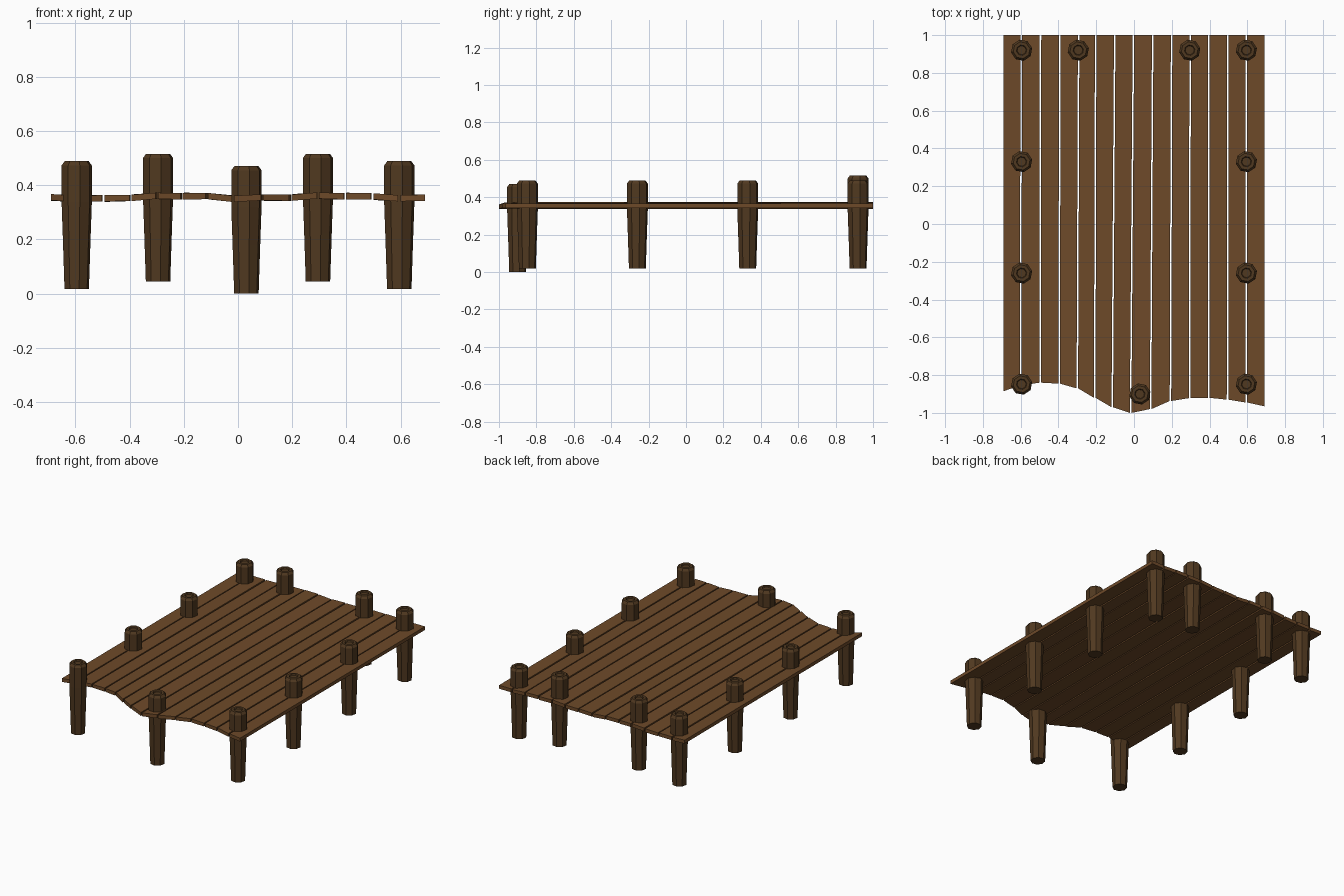
import bpy, bmesh, math

if "Cube" in bpy.data.objects:
    bpy.data.objects.remove(bpy.data.objects["Cube"])

def material(name, rgb):
    m = bpy.data.materials.new(name)
    m.diffuse_color = (*rgb, 1)
    m.use_nodes = True
    m.node_tree.nodes["Principled BSDF"].inputs["Base Color"].default_value = m.diffuse_color
    return m

plank_mat = material("plank_wood", (0.155, 0.068, 0.022))
post_mat = material("post_wood", (0.080, 0.040, 0.014))

def add_object(name, bm, mat):
    bmesh.ops.recalc_face_normals(bm, faces=bm.faces)
    me = bpy.data.meshes.new(name)
    bm.to_mesh(me)
    bm.free()
    me.materials.append(mat)
    ob = bpy.data.objects.new(name, me)
    bpy.context.collection.objects.link(ob)

# Plank seams: x at the back, x at the front, y of the wavy front edge, mid height
seams = [(-.69, -.69, -.885, .354), (-.597, -.60, -.855, .352), (-.495, -.497, -.840, .350),
         (-.392, -.397, -.845, .355), (-.293, -.30, -.870, .359), (-.203, -.208, -.920, .361),
         (-.102, -.115, -.970, .358), (-.003, -.018, -1.0, .352), (.099, .088, -.980, .353),
         (.199, .193, -.937, .356), (.297, .295, -.922, .360), (.397, .395, -.920, .361),
         (.497, .495, -.930, .357), (.595, .595, -.945, .354), (.69, .69, -.965, .352)]

# Deck planks
half, gap = 0.0115, 0.004
for i, (a, b) in enumerate(zip(seams, seams[1:])):
    bm = bmesh.new()
    ga = gap if i else 0
    gb = gap if i < len(seams) - 2 else 0
    tilt = 0.002 if i % 2 else -0.002
    rings = []
    for dz in (-half, half):
        rings.append([bm.verts.new(p) for p in (
            (a[1] + ga, a[2], a[3] + dz - tilt), (b[1] - gb, b[2], b[3] + dz + tilt),
            (b[0] - gb, 1, b[3] + dz + tilt), (a[0] + ga, 1, a[3] + dz))])
    lo, hi = rings
    bm.faces.new(lo[::-1])
    bm.faces.new(hi)
    for k in range(4):
        bm.faces.new((lo[k], lo[(k + 1) % 4], hi[(k + 1) % 4], hi[k]))
    add_object(f"deck_plank_{i + 1}", bm, plank_mat)

# Faceted post: narrow foot, wider head, chamfered rim, slightly dished top
profile = [(.046, 0), (.052, .18), (.057, .32), (.057, .455), (.045, .471), (.028, .471), (.024, .464)]

def post(name, x, y, z, sides=8):
    bm = bmesh.new()
    rings = [[bm.verts.new((x + r * math.cos(t), y + r * math.sin(t), z + h))
              for t in (2 * math.pi * k / sides + 0.2 for k in range(sides))] for r, h in profile]
    for lo, hi in zip(rings, rings[1:]):
        for k in range(sides):
            n = (k + 1) % sides
            bm.faces.new((lo[k], lo[n], hi[n], hi[k]))
    bm.faces.new(rings[0][::-1])
    bm.faces.new(rings[-1])
    add_object(name, bm, post_mat)

for side, s in (("left", -1), ("right", 1)):
    for i, y in enumerate((-.848, -.26, .33, .92)):
        post(f"{side}_post_{i + 1}", s * .595, y, .018)
    post(f"back_{side}_post", s * .295, .92, .045)
post("front_post", .031, -.90, 0)
